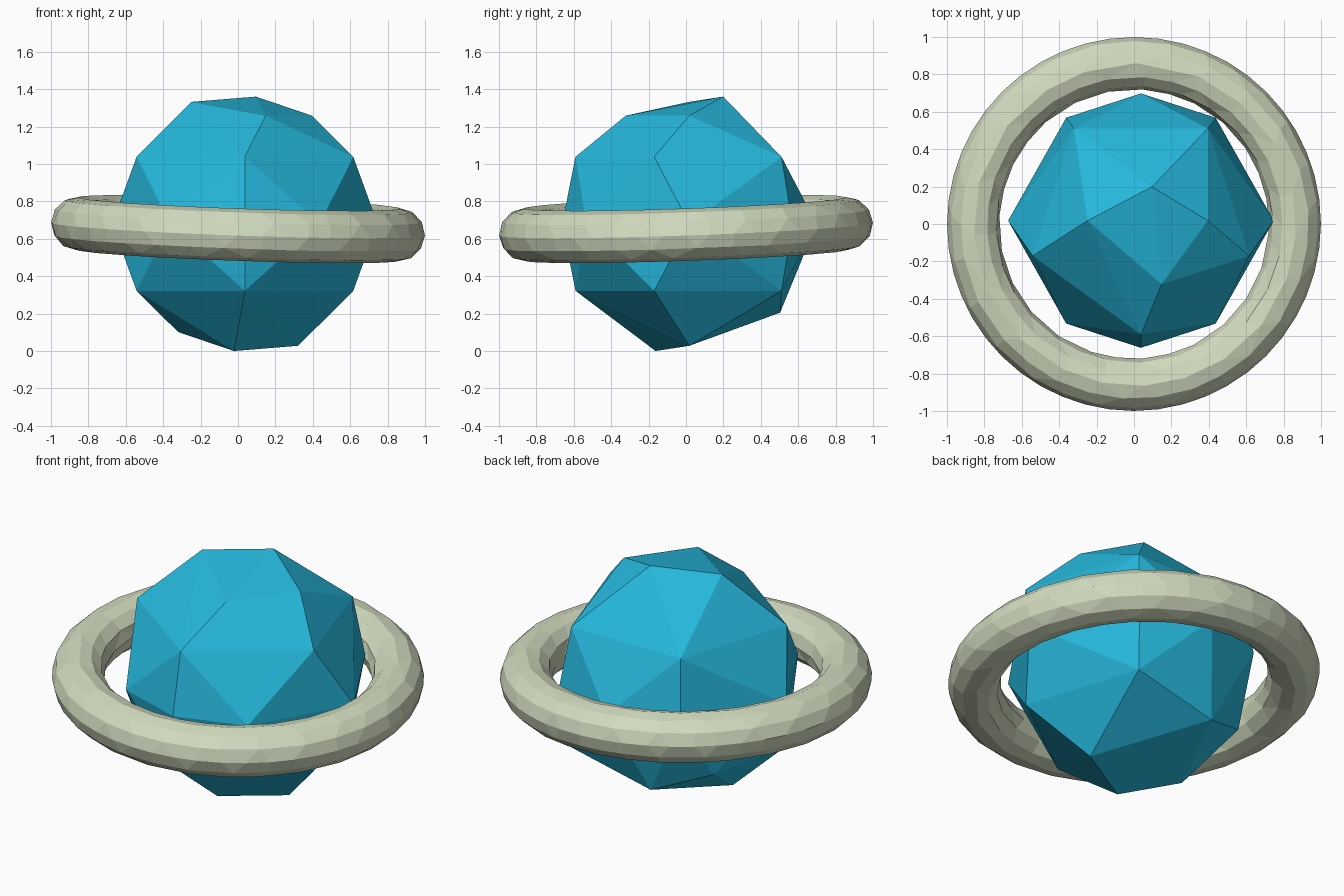
import bpy, bmesh, math
from mathutils import Vector

if "Cube" in bpy.data.objects:
    bpy.data.objects.remove(bpy.data.objects["Cube"])


def material(name, rgb):
    m = bpy.data.materials.new(name)
    m.diffuse_color = (*rgb, 1.0)
    m.use_nodes = True
    m.node_tree.nodes["Principled BSDF"].inputs["Base Color"].default_value = m.diffuse_color
    return m


blue = material("bright_blue", (0.019, 0.48, 0.72))
sage = material("pale_sage", (0.64, 0.71, 0.52))
R = 0.68


def cyl(angle, radius, z):
    a = math.radians(angle)
    return Vector((radius * math.cos(a), radius * math.sin(a), z))


# Faceted planet: an icosphere simplified by merging neighbouring points
bm = bmesh.new()
bmesh.ops.create_icosphere(bm, subdivisions=2, radius=R)


def near(angle, z):
    p = cyl(angle, math.sqrt(max(0.0, 1 - z * z)), z) * R
    return min(bm.verts, key=lambda v: (v.co - p).length)


ICO, MID, CAP = 0.447, 0.526, 0.851
merges = [
    ((18, 0), (342, 0), (0, 0.71, 0)),                    # equator
    ((162, 0), (198, 0), (180, 0.71, 0)),
    ((0, 1), (72, CAP), (72, 0.19, 0.68)),                # top cap
    ((144, CAP), (216, CAP), (180, 0.285, 0.652)),
    ((0, -1), (252, -CAP), (252, 0.19, -0.68)),           # bottom cap
    ((36, -CAP), (324, -CAP), (0, 0.285, -0.652)),
    ((108, -CAP), (108, -ICO), (108, 0.51, -0.475)),
]
for k in range(5):                                        # side rings
    a = 72 * k
    merges.append(((36 + a, MID), (72 + a, ICO), (54 + a, 0.609, 0.358)))
    if k != 1:
        merges.append(((36 + a, -ICO), (72 + a, -MID), (54 + a, 0.609, -0.358)))

pairs = [(near(*p), near(*q), cyl(*t)) for p, q, t in merges]
for v1, v2, co in pairs:
    bmesh.ops.pointmerge(bm, verts=[v1, v2], merge_co=co)
bmesh.ops.recalc_face_normals(bm, faces=bm.faces[:])
mesh = bpy.data.meshes.new("planet")
bm.to_mesh(mesh)
bm.free()
planet = bpy.data.objects.new("planet", mesh)
planet.location = (0.037, 0.018, 0.68)
bpy.context.collection.objects.link(planet)
mesh.materials.append(blue)

# Slightly tilted ring with simplified facets
bpy.ops.mesh.primitive_torus_add(
    major_radius=0.86, minor_radius=0.14, major_segments=48, minor_segments=12,
    location=(0, 0, 0.652), rotation=(math.radians(2), math.radians(2), 0))
ring = bpy.context.object
ring.name = "ring"
ring.data.materials.append(sage)
dec = ring.modifiers.new("simplify", 'DECIMATE')
dec.ratio = 0.6
